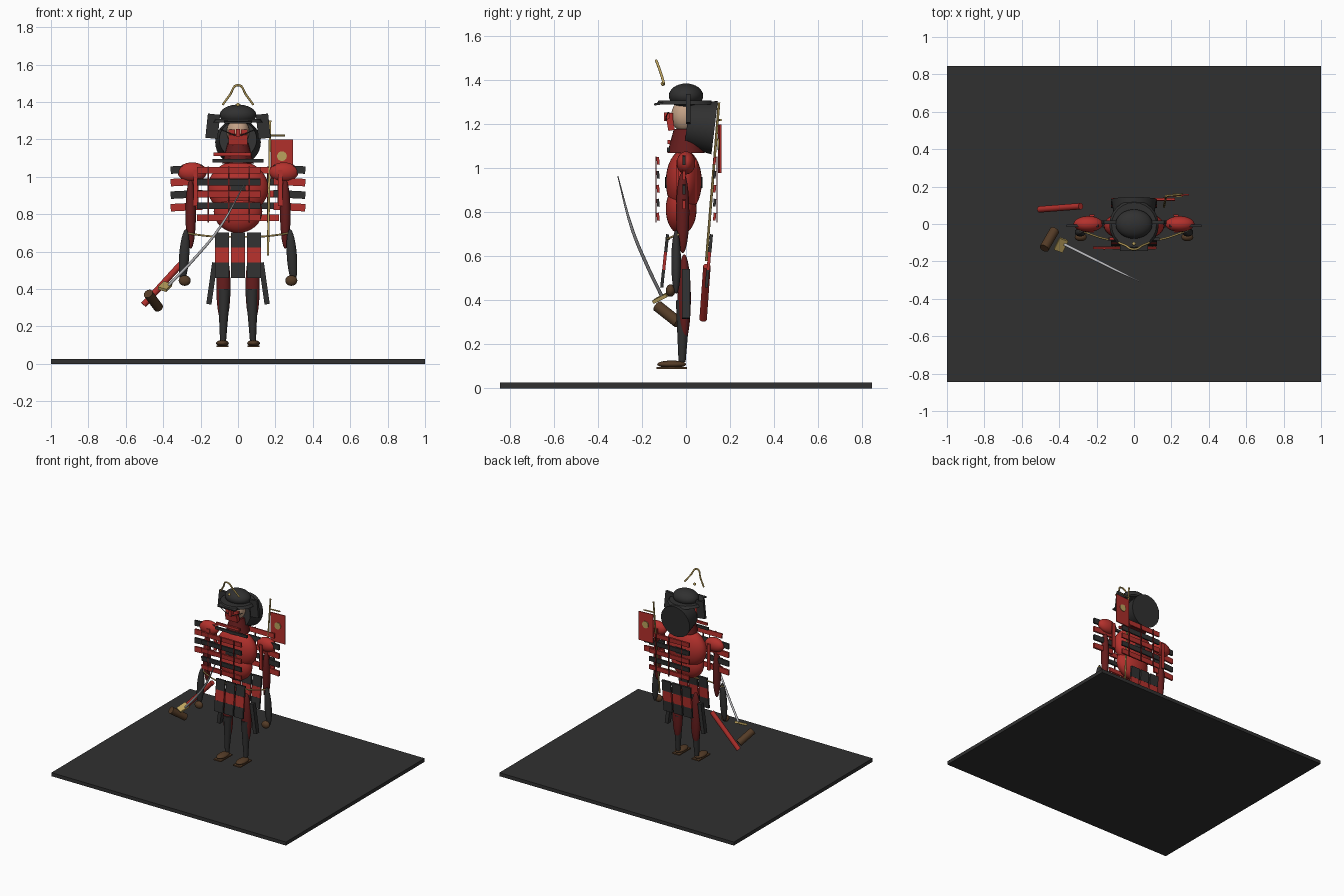
import bpy
from math import radians
from mathutils import Vector

if "Cube" in bpy.data.objects:
    bpy.data.objects.remove(bpy.data.objects["Cube"])


def material(name, r, g, b):
    m = bpy.data.materials.new(name)
    m.diffuse_color = (r, g, b, 1)
    m.use_nodes = True
    m.node_tree.nodes["Principled BSDF"].inputs["Base Color"].default_value = m.diffuse_color
    return m


RED = material("red_lacquer", .45, .03, .025)
WINE = material("dark_red_cloth", .13, .012, .012)
BLACK = material("black_iron", .03, .03, .03)
BROWN = material("brown_leather", .09, .045, .02)
GOLD = material("gold", .5, .36, .11)
STEEL = material("steel", .5, .5, .52)
SKIN = material("skin", .55, .36, .24)


def finish(name, mat, smooth=True):
    o = bpy.context.object
    o.name = name
    o.data.materials.append(mat)
    if smooth:
        bpy.ops.object.shade_smooth_by_angle()
    return o


def box(name, mat, loc, size, rot=(0, 0, 0)):
    bpy.ops.mesh.primitive_cube_add(size=1, location=loc, rotation=[radians(a) for a in rot])
    bpy.context.object.scale = size
    return finish(name, mat, False)


def ball(name, mat, loc, radii, rot=(0, 0, 0)):
    bpy.ops.mesh.primitive_uv_sphere_add(segments=32, ring_count=16, radius=1, location=loc,
                                         rotation=[radians(a) for a in rot])
    bpy.context.object.scale = radii
    return finish(name, mat)


def rod(name, mat, a, b, r1, r2=None, sides=24):
    a, b = Vector(a), Vector(b)
    d = b - a
    bpy.ops.mesh.primitive_cone_add(vertices=sides, radius1=r1, radius2=r1 if r2 is None else r2,
                                    depth=d.length, location=(a + b) / 2,
                                    rotation=d.to_track_quat('Z', 'Y').to_euler())
    return finish(name, mat)


def cord(name, mat, points, r):
    c = bpy.data.curves.new(name, 'CURVE')
    c.dimensions = '3D'
    c.bevel_depth = r
    c.bevel_resolution = 2
    c.use_fill_caps = True
    s = c.splines.new('BEZIER')
    s.bezier_points.add(len(points) - 1)
    for p, co in zip(s.bezier_points, points):
        p.co = co
        p.handle_left_type = p.handle_right_type = 'AUTO'
    o = bpy.data.objects.new(name, c)
    o.data.materials.append(mat)
    bpy.context.collection.objects.link(o)
    return o


# Display base
box("base", BLACK, (0, 0, .0135), (2, 1.69, .027))

# Torso
ball("chest", RED, (0, -.01, .94), (.162, .082, .145))
ball("waist", RED, (0, -.022, .815), (.13, .07, .115))
rod("chest_band", BLACK, (0, -.01, .91), (0, -.01, .96), .085).scale.x = 1.35
rod("collar", WINE, (0, 0, 1.07), (0, 0, 1.18), .085, .055)

# Laced lamellar rows, offset to opposite sides on front and back
for i in range(5):
    z = 1.035 - i * .0635
    mat = BLACK if i % 2 else RED
    box("front_lamella", mat, (-.05, -.127, z), (.34, .012, .035), (6, 0, 0))
    box("back_lamella", mat, (.05, .13, z), (.34, .012, .035), (-6, 0, 0))
for x in (-.16, -.05, .06):
    box("front_lace", WINE, (x, -.137, .905), (.008, .005, .3))
    box("back_lace", WINE, (-x, .14, .905), (.008, .005, .3))
box("throat_plate", RED, (-.03, -.078, 1.12), (.2, .014, .018))
box("lower_throat_plate", BLACK, (0, -.08, 1.085), (.27, .014, .02))

# Skirt panels, three rows each
for x in (-.085, .0, .085):
    for i, mat in enumerate((BLACK, RED, BLACK)):
        z = .66 - i * .08
        box("front_tasset", mat, (x, -.088 - i * .009, z), (.074, .014, .082), (-6, 0, 0))
        box("back_tasset", mat, (x, .112 - i * .008, z), (.074, .014, .082), (-5, 0, 0))
cord("waist_cord", GOLD, [(-.29, -.035, .7), (-.12, -.085, .68), (0, -.078, .68),
                          (.12, -.085, .68), (.29, -.035, .7)], .005)

for s in (-1, 1):
    # Arms
    ball("shoulder", RED, (s * .245, 0, 1.025), (.078, .042, .052))
    ball("upper_arm", WINE, (s * .253, -.015, .8), (.028, .03, .185))
    box("shoulder_strap", RED, (s * .225, .045, .94), (.026, .01, .2))
    box("front_strap", RED, (s * .225, -.04, .94), (.024, .01, .19))
    ball("forearm", BLACK, (s * .288, -.045, .575), (.027, .022, .145), (0, s * -4, 0))
    ball("hand", BROWN, (s * .285, -.07, .445), (.032, .022, .028))
    for i, mat in enumerate((BLACK, RED, BLACK, RED)):
        box("shoulder_plate", mat, (s * .275, -.01, 1.04 - i * .067),
            (.17, .014, .04), (0, s * 3, 0))
    # Legs
    ball("thigh", WINE, (s * .078, -.008, .41), (.038, .03, .2))
    rod("shin", BLACK, (s * .08, -.018, .12), (s * .074, -.012, .4), .016, .034)
    box("thigh_guard", BLACK, (s * .14, 0, .43), (.028, .035, .225), (0, s * -8, 0))
    ball("foot", BROWN, (s * .083, -.065, .11), (.034, .066, .017))
    box("sandal_sole", BROWN, (s * .083, -.065, .094), (.062, .14, .009))
    # Helmet side flares
    box("helmet_flare", BLACK, (s * .135, .01, 1.27), (.066, .02, .13), (0, s * -6, 0))

# Head and face mask
ball("head", SKIN, (0, -.005, 1.24), (.06, .062, .075))
box("face_mask", RED, (0, -.07, 1.2), (.1, .03, .055), (10, 0, 0))
box("mask_nose", RED, (0, -.085, 1.235), (.022, .03, .04))
for s in (-1, 1):
    box("mask_cheek", RED, (s * .034, -.068, 1.24), (.036, .018, .025))
    cord("moustache", BLACK, [(s * .012, -.09, 1.22), (s * .05, -.09, 1.235),
                              (s * .095, -.08, 1.255)], .003)

# Helmet
ball("helmet_bowl", BLACK, (0, 0, 1.33), (.098, .078, .056))
rod("helmet_brim", BLACK, (0, -.005, 1.29), (0, -.005, 1.308), .132, .12)
box("helmet_peak", BLACK, (0, -.1, 1.297), (.15, .09, .01), (8, 0, 0))
rod("neck_guard", BLACK, (0, .005, 1.2), (0, .13, 1.185), .1, .122, 32)
cord("crest_arch", GOLD, [(-.082, -.1, 1.385), (-.045, -.115, 1.435), (0, -.135, 1.49),
                          (.045, -.115, 1.435), (.082, -.1, 1.385)], .006)
ball("crest_stud", GOLD, (0, -.105, 1.385), (.01, .01, .01))

# Back banner
rod("banner_pole", GOLD, (.16, .092, .58), (.172, .15, 1.3), .006, sides=12)
rod("banner_crossbar", GOLD, (.165, .15, 1.22), (.25, .158, 1.22), .005, sides=12)
box("banner", RED, (.235, .153, 1.09), (.118, .008, .22), (0, 0, 4))
for side in (-1, 1):
    rod("banner_disc", GOLD, (.235, .153, 1.11), (.235, .153 + side * .009, 1.11), .026)

# Sword: curved tapering blade, guard, grip
blade = cord("sword_blade", STEEL, [(-.37, -.11, .42), (-.24, -.175, .555),
                                    (-.1, -.245, .725), (.037, -.31, .965)], .008)
for p, r in zip(blade.data.splines[0].bezier_points, (1, 1, .9, .3)):
    p.radius = r
guard_dir = Vector((.09, -.05, .1)).normalized()
guard = box("sword_guard", GOLD, (-.39, -.112, .413), (.05, .075, .016))
guard.rotation_euler = (radians(25), radians(15), radians(-20))
rod("sword_grip", BROWN, (-.48, -.13, .375), (-.425, -.035, .3), .026)
rod("scabbard", RED, (-.505, .078, .315), (-.285, .095, .555), .017)
